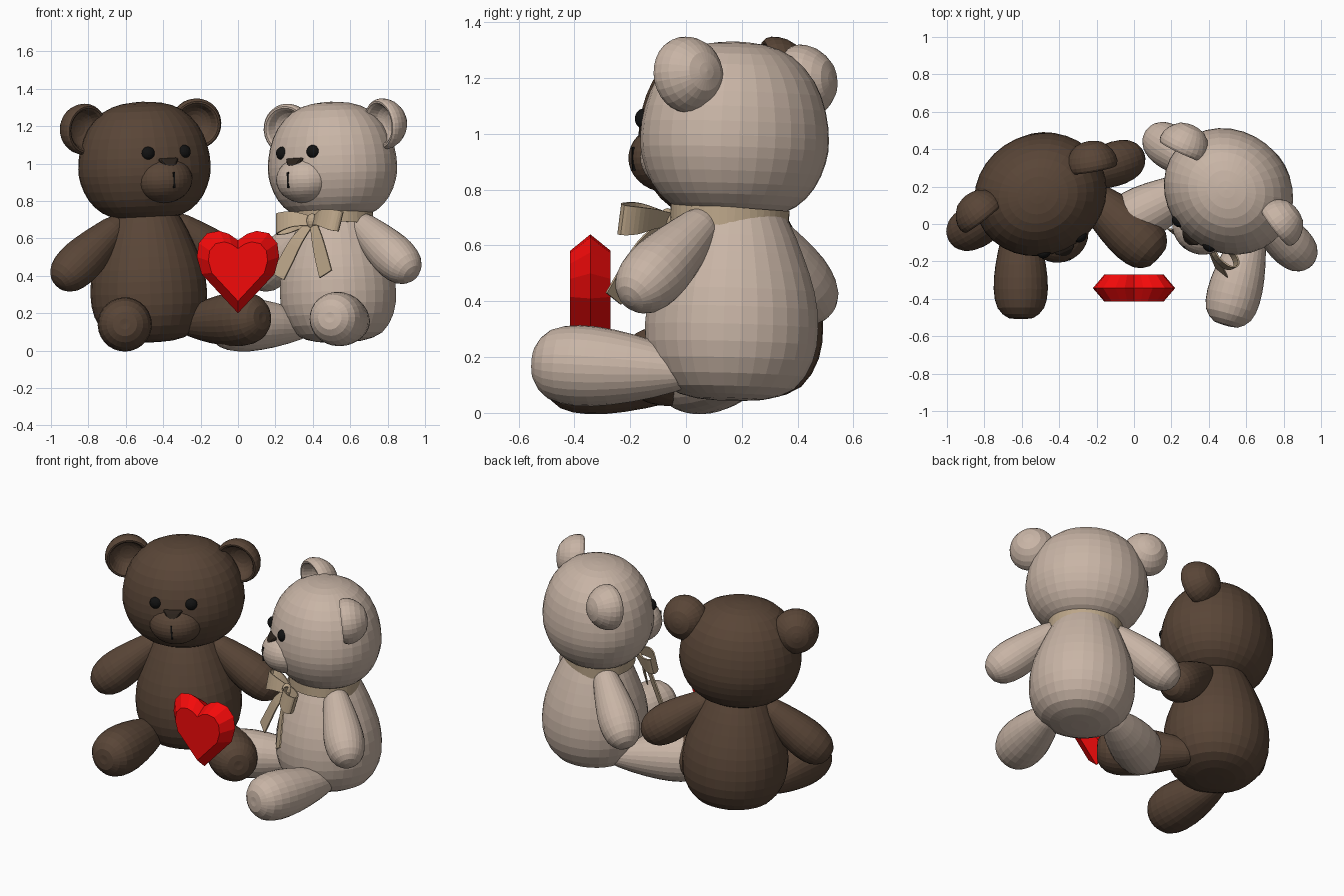
import bpy, bmesh, math
from mathutils import Vector, Matrix

if "Cube" in bpy.data.objects:
    bpy.data.objects.remove(bpy.data.objects["Cube"])


def material(name, rgb):
    m = bpy.data.materials.new(name)
    m.diffuse_color = (*rgb, 1)
    m.use_nodes = True
    m.node_tree.nodes["Principled BSDF"].inputs["Base Color"].default_value = m.diffuse_color
    return m


BROWN = material("brown_fur", (0.10, 0.06, 0.038))
CREAM = material("cream_fur", (0.58, 0.46, 0.38))
BLACK = material("black", (0.006, 0.006, 0.006))
NOSE = material("nose_brown", (0.025, 0.017, 0.012))
RED = material("red", (0.9, 0.003, 0.003))
RIBBON = material("ribbon_tan", (0.50, 0.38, 0.25))


def finish(bm, name, mat, matrix):
    bmesh.ops.recalc_face_normals(bm, faces=bm.faces)
    me = bpy.data.meshes.new(name)
    bm.to_mesh(me)
    bm.free()
    ob = bpy.data.objects.new(name, me)
    bpy.context.collection.objects.link(ob)
    ob.matrix_world = matrix
    me.materials.append(mat)
    return ob


def spline(pts, n=3):
    """Catmull-Rom curve through a few points."""
    p = [Vector(q) for q in pts]
    p = [p[0]] + p + [p[-1]]
    out = []
    for i in range(1, len(p) - 2):
        a, b, c, d = p[i - 1:i + 3]
        for k in range(n):
            t = k / n
            out.append(0.5 * (2 * b + (c - a) * t + (2 * a - 5 * b + 4 * c - d) * t * t
                              + (3 * b - a - 3 * c + d) * t ** 3))
    return out + [p[-1]]


def lathe(name, profile, mat, matrix, start=(0, 0, 0), axis=(0, 0, 1), seg=32, n=2):
    """Spin a (radius, height) profile around an axis."""
    bm = bmesh.new()
    rings = []
    for r, h in spline(profile, n):
        if r < 1e-4:
            rings.append([bm.verts.new((0, 0, h))])
        else:
            rings.append([bm.verts.new((r * math.cos(a), r * math.sin(a), h))
                          for a in (2 * math.pi * i / seg for i in range(seg))])
    for A, B in zip(rings, rings[1:]):
        for i in range(seg):
            q = [A[i % len(A)], A[(i + 1) % len(A)], B[(i + 1) % len(B)], B[i % len(B)]]
            q = list(dict.fromkeys(q))
            if len(q) > 2:
                bm.faces.new(q)
    rot = Vector(axis).to_track_quat('Z', 'Y').to_matrix().to_4x4()
    return finish(bm, name, mat, matrix @ Matrix.Translation(start) @ rot)


def ball(name, loc, size, mat, matrix, seg=32, rings=18):
    bm = bmesh.new()
    bmesh.ops.create_uvsphere(bm, u_segments=seg, v_segments=rings, radius=1)
    bm.transform(Matrix.Translation(loc) @ Matrix.Diagonal((*size, 1)))
    return finish(bm, name, mat, matrix)


def strip(name, path, matrix, wdir, n=4):
    """Ribbon along points (x, y, z, half width)."""
    bm = bmesh.new()
    w = Vector(wdir).normalized()
    pairs = [(bm.verts.new(p.xyz + w * p.w), bm.verts.new(p.xyz - w * p.w)) for p in spline(path, n)]
    for (a, b), (c, d) in zip(pairs, pairs[1:]):
        bm.faces.new((a, b, d, c))
    ob = finish(bm, name, RIBBON, matrix)
    mod = ob.modifiers.new("thickness", 'SOLIDIFY')
    mod.thickness, mod.offset = 0.008, 0
    return ob


def bear(tag, x, y, angle, fur):
    # Each bear is turned toward the other and leans slightly to one side
    M = (Matrix.Translation((x, y, 0)) @ Matrix.Rotation(math.radians(angle), 4, 'Z')
         @ Matrix.Rotation(math.radians(-2.5), 4, 'Y'))
    # Pear-shaped torso
    lathe(tag + "_body", [(0, .045), (.12, .05), (.23, .09), (.295, .19), (.312, .31),
                          (.295, .44), (.25, .57), (.195, .69), (.13, .78), (0, .80)], fur, M)
    # Head, a little fuller at the cheeks
    lathe(tag + "_head", [(0, .70), (.14, .707), (.24, .745), (.31, .815), (.35, .905), (.36, .985),
                          (.345, 1.09), (.30, 1.195), (.215, 1.282), (.11, 1.322), (0, 1.332)],
          fur, M @ Matrix.Translation((0, -.01, 0)) @ Matrix.Diagonal((1, .9, 1, 1)))
    # Face
    ball(tag + "_muzzle", (0, -.25, .915), (.158, .145, .125), fur, M)
    bm = bmesh.new()
    tri = [(-.066, -.34, 1.032), (.066, -.34, 1.032), (0, -.395, .94)]
    f = [bm.verts.new(p) for p in tri]
    b = [bm.verts.new((p[0], p[1] + .06, p[2])) for p in tri]
    bm.faces.new(f)
    bm.faces.new(b)
    for i in range(3):
        j = (i + 1) % 3
        bm.faces.new((f[i], f[j], b[j], b[i]))
    nose = finish(bm, tag + "_nose", NOSE, M)
    bev = nose.modifiers.new("round", 'BEVEL')
    bev.width, bev.segments = .02, 3
    bm = bmesh.new()
    bmesh.ops.create_cube(bm, size=1, matrix=Matrix.Translation((0, -.388, .912))
                          @ Matrix.Diagonal((.009, .016, .085, 1)))
    finish(bm, tag + "_mouth_line", BLACK, M)
    for s, side in ((-1, "left"), (1, "right")):
        ball(f"{tag}_eye_{side}", (s * .105, -.302, 1.06), (.037, .03, .036), BLACK, M, 20, 12)
        # Cupped ear: domed back, hollow front
        lathe(f"{tag}_ear_{side}", [(0, -.115), (.07, -.1), (.122, -.045), (.137, .01), (.125, .04),
                                    (.105, .03), (.085, -.015), (.045, -.04), (0, -.045)],
              fur, M, (s * .33, .035, 1.20), (-s * .25, -1, -.1), 28)
        # Teardrop arm
        lathe(f"{tag}_arm_{side}", [(0, 0), (.06, .03), (.09, .14), (.112, .27), (.118, .37),
                                    (.10, .46), (.055, .513), (0, .527)],
              fur, M, (s * .135, 0, .70), (s * .425, -.035, -.33), 28)
        # Leg, thickening toward the foot
        lathe(f"{tag}_leg_{side}", [(0, 0), (.05, .04), (.10, .18), (.135, .34), (.145, .47),
                                    (.125, .57), (.065, .625), (0, .627)],
              fur, M, (s * .15, 0, .14), (s * .25, -.57, .02), 28)
    return M


bear("brown_bear", -.465, .185, 24, BROWN)
M = bear("cream_bear", .545, .155, -39, CREAM)

# Neck ribbon, lower at the back
ring = [(.215 * math.cos(a), -.022 + .205 * math.sin(a), .708 - .015 * math.sin(a), .034)
        for a in (math.pi * i / 12 for i in range(25))]
strip("neck_ribbon", ring, M, (0, 0, 1), 2)

# Bow knot, loops and tails
B = M @ Matrix.Translation((.055, .02, 0))
ball("bow_knot", (0, -.285, .69), (.034, .03, .042), RIBBON, B, 12, 8)
for s, side in ((-1, "left"), (1, "right")):
    strip("bow_loop_" + side, [(0, -.28, .69, .025), (s * .09, -.34, .705, .042), (s * .18, -.35, .69, .055),
                               (s * .215, -.315, .68, .055), (s * .17, -.28, .68, .05),
                               (s * .08, -.27, .69, .035), (0, -.27, .69, .025)], B, (s * .15, .25, 1))
    strip("bow_tail_" + side, [(s * .01, -.29, .68, .022), (s * .07, -.335, .59, .037),
                               (s * .12, -.365, .49, .044), (s * .165, -.39, .40, .046)], B, (1, 0, s * .45))

# Faceted heart: mid outline with smaller faces front and back
half = [(.05, .625), (.10, .64), (.165, .628), (.21, .575), (.22, .50), (.195, .41)]
outline = [(0, .59)] + half + [(0, .20)] + [(-a, b) for a, b in reversed(half)]
bm = bmesh.new()


def layer(y, k):
    return [bm.verts.new((a * k, y, .43 + (b - .43) * k)) for a, b in outline]


front, mid, back = layer(-.415, .72), layer(-.343, 1), layer(-.27, .72)
bm.faces.new(front)
bm.faces.new(back)
for A, C in ((front, mid), (mid, back)):
    for i in range(len(A)):
        j = (i + 1) % len(A)
        bm.faces.new((A[i], A[j], C[j], C[i]))
finish(bm, "heart", RED, Matrix())
